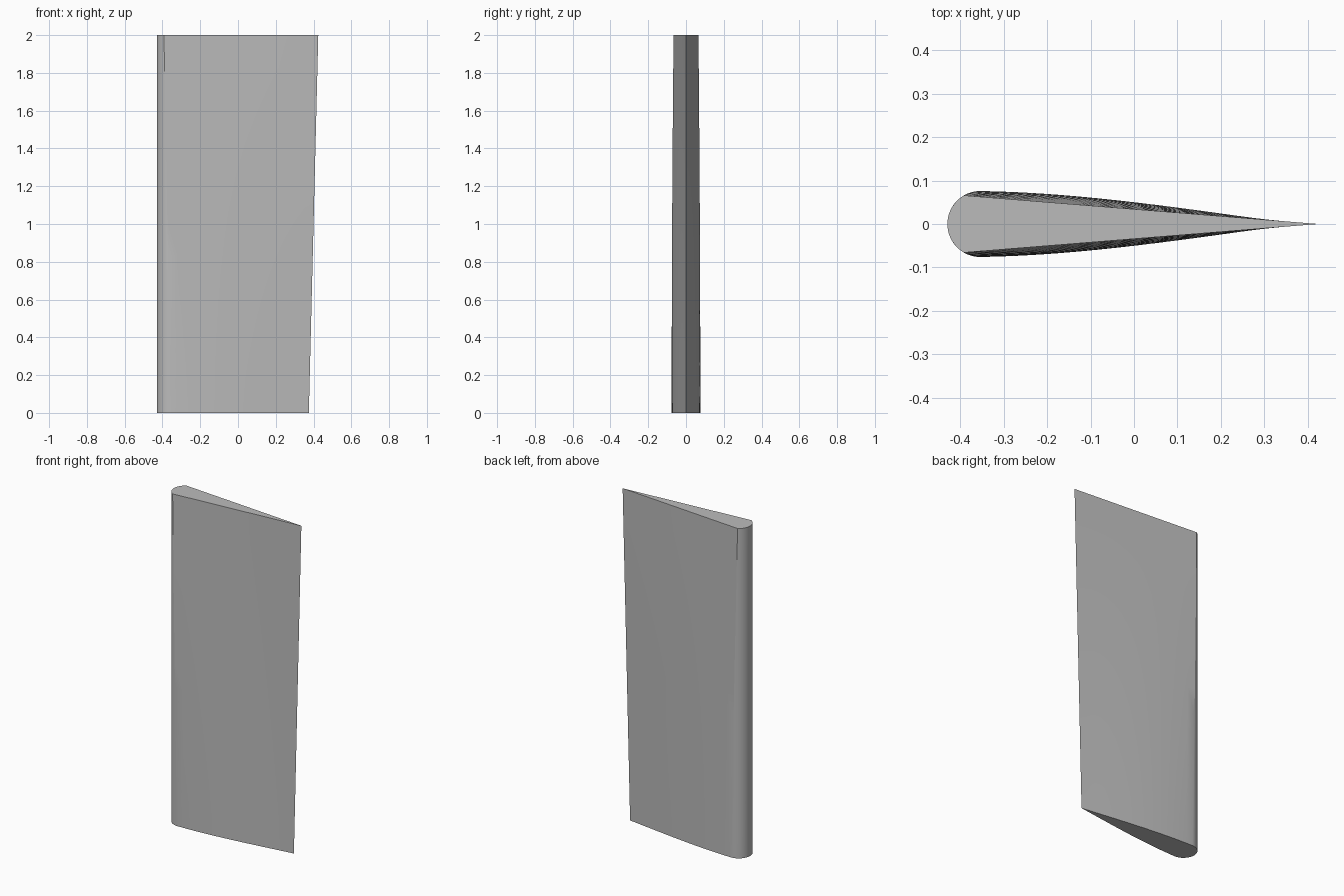
import bpy, bmesh, math

cube = bpy.data.objects.get("Cube")
if cube:
    bpy.data.objects.remove(cube, do_unlink=True)

HEIGHT, NOSE_X, NOSE_R = 2.0, -0.354, 0.076
LEVELS, ARC, BODY = 12, 12, 16


def half_section(t):
    """Points from the nose tip to the trailing edge; t is 0 at the foot, 1 at the top."""
    sweep = math.radians(90 - 30 * t)
    pts = []
    for i in range(ARC + 1):
        a = sweep * i / ARC
        pts.append((NOSE_X - NOSE_R * math.cos(a), NOSE_R * math.sin(a)))
    x0, y0 = pts[-1]
    tail = 0.375 + 0.05 * t
    for i in range(1, BODY + 1):
        s = i / BODY
        bulge = (1 - t) * (0.85 * s - 0.55 * s * s)
        pts.append((x0 + (tail - x0) * s, y0 * (1 - s) * (1 + bulge)))
    return pts


# Blade lofted from a rounded foot section to a straight-sided top section
bm = bmesh.new()
rings = []
for level in range(LEVELS + 1):
    t = level / LEVELS
    half = half_section(t)
    outline = half + [(x, -y) for x, y in half[-2:0:-1]]
    rings.append([bm.verts.new((x, y, HEIGHT * t)) for x, y in outline])
n = len(rings[0])
for low, high in zip(rings, rings[1:]):
    for i in range(n):
        j = (i + 1) % n
        bm.faces.new((low[i], low[j], high[j], high[i]))

# Flat end caps
bm.faces.new(rings[0])
bm.faces.new(rings[-1])
bmesh.ops.recalc_face_normals(bm, faces=bm.faces)

mesh = bpy.data.meshes.new("rudder_blade")
bm.to_mesh(mesh)
bm.free()
blade = bpy.data.objects.new("rudder_blade", mesh)
bpy.context.collection.objects.link(blade)

# Plain grey finish
grey = bpy.data.materials.new("plain grey")
grey.use_nodes = True
colour = (0.5, 0.5, 0.5, 1)
grey.diffuse_color = colour
grey.node_tree.nodes["Principled BSDF"].inputs["Base Color"].default_value = colour
mesh.materials.append(grey)

bpy.ops.object.select_all(action="DESELECT")
blade.select_set(True)
bpy.context.view_layer.objects.active = blade
bpy.ops.object.shade_smooth_by_angle(angle=math.radians(20))
